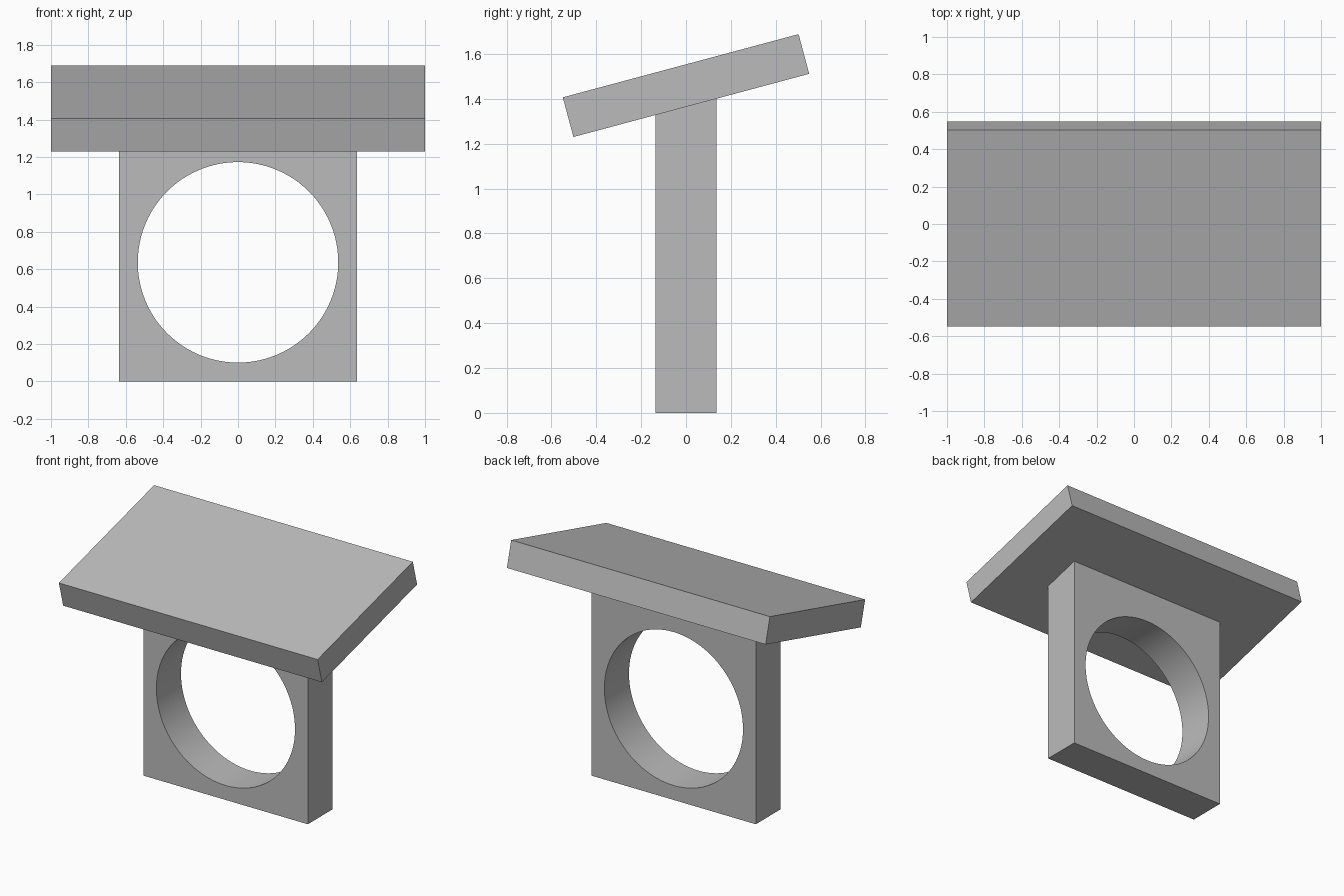
import bpy
import bmesh
from math import radians, cos, tan
from mathutils import Matrix

cube = bpy.data.objects.get("Cube")
if cube:
    bpy.data.objects.remove(cube, do_unlink=True)

TILT = radians(15)
SLAB_SIZE = (2.0, 1.088, 0.183)
SLAB_Z = 1.459
POST_HALF_X, POST_HALF_Y = 0.635, 0.136
HOLE_RADIUS, HOLE_Z = 0.536, 0.637

grey = bpy.data.materials.new("plain_grey")
grey.use_nodes = True
colour = (0.5, 0.5, 0.5, 1)
grey.diffuse_color = colour
grey.node_tree.nodes["Principled BSDF"].inputs["Base Color"].default_value = colour


def make_object(name, bm):
    bmesh.ops.recalc_face_normals(bm, faces=bm.faces)
    mesh = bpy.data.meshes.new(name)
    bm.to_mesh(mesh)
    bm.free()
    mesh.materials.append(grey)
    obj = bpy.data.objects.new(name, mesh)
    bpy.context.collection.objects.link(obj)
    return obj


# Tilted top slab
bm = bmesh.new()
bmesh.ops.create_cube(bm, size=1)
bmesh.ops.scale(bm, vec=SLAB_SIZE, verts=bm.verts)
bmesh.ops.rotate(bm, matrix=Matrix.Rotation(TILT, 3, 'X'), verts=bm.verts)
bmesh.ops.translate(bm, vec=(0, 0, SLAB_Z), verts=bm.verts)
make_object("top_slab", bm)

# Upright plate, its top sloped to meet the underside of the slab
underside = SLAB_Z - SLAB_SIZE[2] / 2 / cos(TILT) + 0.002
bm = bmesh.new()
bmesh.ops.create_cube(bm, size=2)
for v in bm.verts:
    v.co.x *= POST_HALF_X
    v.co.y *= POST_HALF_Y
    v.co.z = underside + v.co.y * tan(TILT) if v.co.z > 0 else 0
plate = make_object("upright_plate", bm)

# Round opening through the plate
bm = bmesh.new()
bmesh.ops.create_cone(bm, cap_ends=True, segments=96, radius1=HOLE_RADIUS,
                      radius2=HOLE_RADIUS, depth=1)
bmesh.ops.rotate(bm, matrix=Matrix.Rotation(radians(90), 3, 'X'), verts=bm.verts)
bmesh.ops.translate(bm, vec=(0, 0, HOLE_Z), verts=bm.verts)
cutter = make_object("hole_cutter", bm)
cutter.hide_render = True

cut = plate.modifiers.new("round_hole", 'BOOLEAN')
cut.operation = 'DIFFERENCE'
cut.solver = 'EXACT'
cut.object = cutter
bpy.ops.object.select_all(action='DESELECT')
plate.select_set(True)
bpy.context.view_layer.objects.active = plate
bpy.ops.object.modifier_apply(modifier=cut.name)
bpy.data.objects.remove(cutter, do_unlink=True)
bpy.ops.object.shade_smooth_by_angle(angle=radians(30))
